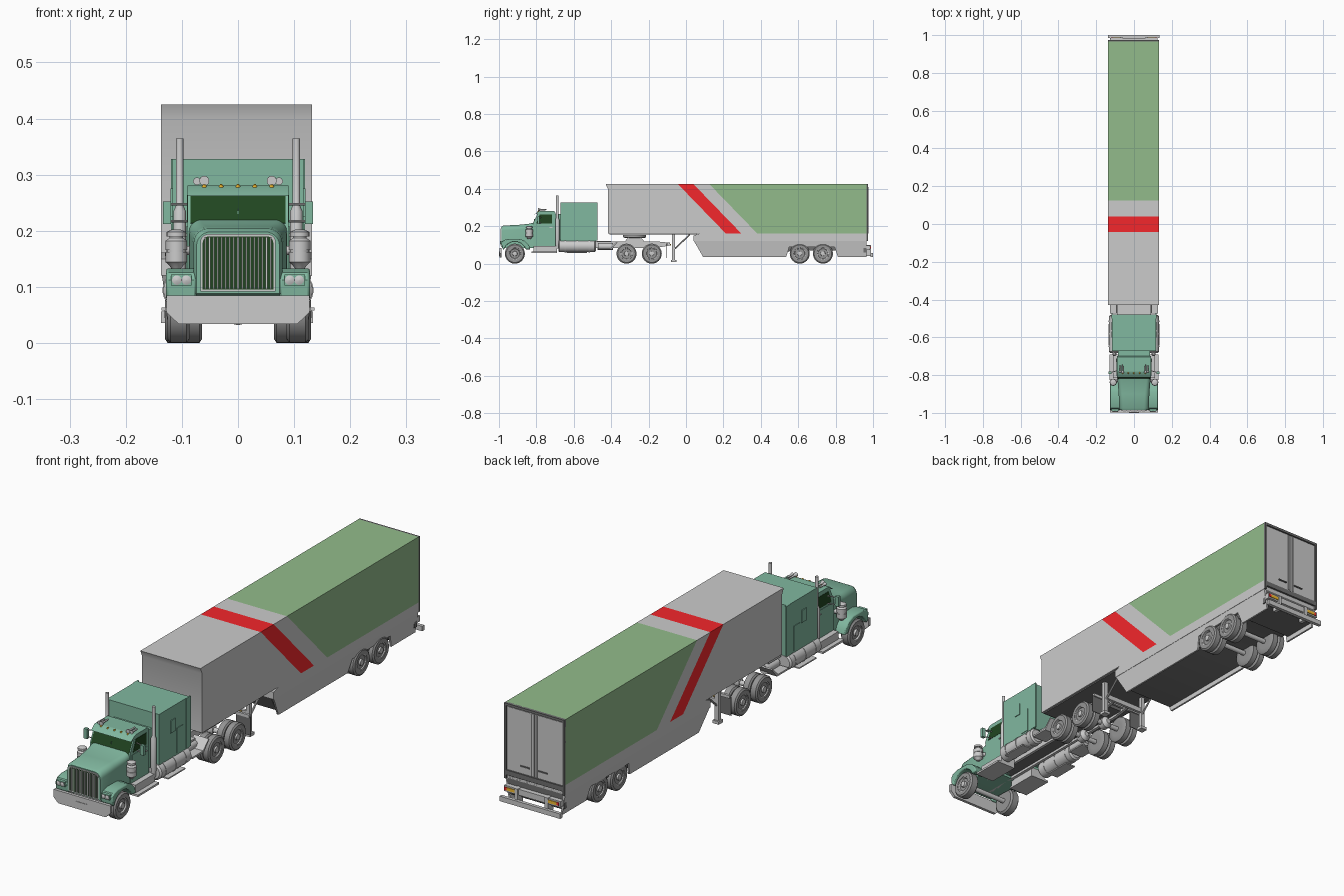
import bpy, bmesh, math
from mathutils import Vector

def mat(name, r, g, b):
    m = bpy.data.materials.new(name)
    m.diffuse_color = (r, g, b, 1)
    return m

TEAL = mat("cab_green", .22, .48, .35)
GREEN = mat("trailer_green", .29, .5, .26)
RED = mat("stripe_red", .9, .02, .025)
GLASS = mat("dark_glass", .015, .06, .015)
AMBER = mat("amber", .9, .5, .03)
TYRE = mat("tyre_grey", .3, .3, .3)
DARK = mat("dark_grey", .16, .16, .16)

def finish(name, bm, m=None):
    bmesh.ops.recalc_face_normals(bm, faces=bm.faces)
    me = bpy.data.meshes.new(name)
    bm.to_mesh(me)
    bm.free()
    o = bpy.data.objects.new(name, me)
    bpy.context.collection.objects.link(o)
    if m:
        me.materials.append(m)
    return o

def loft(name, rings, m=None):
    bm = bmesh.new()
    vs = [[bm.verts.new(p) for p in r] for r in rings]
    n = len(vs[0])
    for a, b in zip(vs, vs[1:]):
        for i in range(n):
            bm.faces.new((a[i], a[(i + 1) % n], b[(i + 1) % n], b[i]))
    bm.faces.new(vs[0])
    bm.faces.new(vs[-1])
    return finish(name, bm, m)

def prism(name, pts, x0, x1, m=None):
    """extrude a (y, z) side profile along x"""
    return loft(name, [[(x, y, z) for y, z in pts] for x in (x0, x1)], m)

def box(name, x, y, z, m=None):
    return prism(name, [(y[0], z[0]), (y[1], z[0]), (y[1], z[1]), (y[0], z[1])], x[0], x[1], m)

def lathe(name, loc, axis, prof, m=None, n=24):
    """revolve (distance along axis, radius) points"""
    d = Vector(axis).normalized()
    u = d.orthogonal().normalized()
    v = d.cross(u)
    rings = []
    for a, r in prof:
        r = max(r, .0004)
        rings.append([Vector(loc) + d * a + (u * math.cos(t) + v * math.sin(t)) * r
                      for t in (2 * math.pi * i / n for i in range(n))])
    return loft(name, rings, m)

def rod(name, p, q, r, m=None, n=16):
    d = Vector(q) - Vector(p)
    return lathe(name, p, d, [(0, r), (d.length, r)], m, n)

def span(s, a, b):
    return sorted((s * a, s * b))

def wheel(name, s, x, y, w, dish):
    R, h = .0535, w / 2
    lathe(name + "_tyre", (s * x, y, R), (s, 0, 0),
          [(-h, .03), (-h, .046), (-h * .7, R), (h * .7, R), (h, .047), (h * .98, .032), (h * .6, .031)], TYRE, 32)
    lathe(name + "_rim", (s * x, y, R), (s, 0, 0),
          [(-h * .8, .031), (h * .9, .032), (h * .85, .028), (h - dish, .024), (h - dish, .014),
           (h, .012), (h + .001, .006), (h + .001, 0)], None, 24)

# trailer body: slanted colour blocks sharing one side profile
T, B, K = .425, .16, .97
def at(y0, z):
    return (y0 + (T - z) * K, z)
X0, X1 = -.137, .132
prism("trailer_front", [(-.418, B), (-.418, .40), (-.429, T), (-.043, T), at(-.043, B)], X0, X1)
prism("trailer_red_stripe", [at(-.043, B), (-.043, T), (.04, T), at(.04, B)], X0, X1, RED)
prism("trailer_grey_stripe", [at(.04, B), (.04, T), (.125, T), at(.125, B)], X0, X1)
prism("trailer_rear", [at(.125, B), (.125, T), (.966, T), (.966, B)], X0, X1, GREEN)
prism("trailer_lower_band", [(.07, B), (.04, .15), (.04, .12), (.966, .12), (.966, B)], X0, X1)
box("trailer_underside", (-.13, .125), (-.41, .06), (.155, .16), DARK)
prism("trailer_belly", [(.05, .125), (.085, .055), (.53, .055), (.56, .07), (.80, .07), (.82, .055), (.96, .055), (.96, .125)],
      -.115, .11, DARK)

# side skirts, leaning inwards, with wheel cutout
for s in (-1, 1):
    sk = prism("trailer_skirt", [(.042, .122), (.092, .035), (.535, .035), (.552, .088), (.795, .088), (.812, .035),
                                 (.966, .035), (.966, .122)], *span(s, .126, .1335))
    for v in sk.data.vertices:
        v.co.x -= s * .16 * (.122 - v.co.z) + .0025

# trailer rear: frame, doors, lights, bumper
for n, x, z in (("left", (X0, X0 + .008), (.12, T)), ("right", (X1 - .008, X1), (.12, T)),
                ("top", (X0, X1), (T - .01, T)), ("bottom", (X0, X1), (.135, .155))):
    box("rear_frame_" + n, x, (.962, .974), z, DARK)
for s in (-1, 1):
    c = -.0025
    x = span(s, .002, .124)
    box("rear_door", (x[0] + c, x[1] + c), (.962, .971), (.157, .412))
    rod("door_lock_bar", (s * .012 + c, .973, .16), (s * .012 + c, .973, .41), .002, None, 8)
    x = span(s, .02, .06)
    box("door_handle", x, (.97, .975), (.185, .19), DARK)
    box("bumper_bracket", span(s, .06, .075), (.955, .99), (.04, .10))
    box("tail_light", span(s, .075, .112), (.984, .988), (.08, .092), AMBER)
    box("tail_light_red", span(s, .112, .122), (.984, .988), (.08, .092), RED)
box("rear_panel", (-.13, .125), (.95, .966), (.06, .135), DARK)
box("rear_light_bar", (-.128, .124), (.964, .985), (.074, .098))
box("rear_bumper", (-.137, .134), (.986, 1.0), (.036, .056))

# landing gear
for s in (-1, 1):
    box("landing_leg", span(s, .088, .104), (-.074, -.058), (.02, .16))
    box("landing_foot", span(s, .082, .11), (-.08, -.052), (.008, .02))
    rod("landing_brace", (s * .094, -.06, .08), (s * .094, .02, .155), .004, None, 8)
box("landing_crossbar", (-.09, .09), (-.072, -.060), (.085, .105))

# wheels and axles
for s in (-1, 1):
    wheel("front_wheel", s, .106, -.915, .04, .01)
    for y in (-.318, -.183, .608, .732):
        wheel("inner_dual", s, .08, y, .032, .006)
        wheel("outer_dual", s, .114, y, .032, .014)
for y in (-.915, -.318, -.183, .608, .732):
    rod("axle", (-.1, y, .0535), (.1, y, .0535), .01)
for y in (-.318, -.183):
    lathe("differential", (0, y - .025, .056), (0, 1, 0), [(0, .01), (.012, .024), (.038, .024), (.05, .01)])

# tractor chassis, fifth wheel, rear lights
for s in (-1, 1):
    prism("frame_rail", [(-.95, .085), (-.16, .085), (-.085, .097), (-.085, .112), (-.15, .118), (-.95, .118)], *span(s, .03, .042))
    box("mud_flap", span(s, .066, .13), (-.106, -.103), (.03, .105), DARK)
    box("tractor_tail_light", span(s, .05, .075), (-.086, -.08), (.096, .106), AMBER)
    prism("quarter_fender", [(-.475, .075), (-.40, .075), (-.365, .115), (-.37, .118), (-.405, .082), (-.475, .082)], *span(s, .062, .128))
box("flap_bar", (-.125, .125), (-.108, -.098), (.1, .112))
box("deck_plate", (-.09, .09), (-.478, -.40), (.115, .122))
box("chassis_cross_plate", (-.03, .03), (-.85, -.12), (.095, .11), DARK)
lathe("fifth_wheel", (0, -.275, .136), (0, 0, 1), [(0, .05), (.006, .062), (.018, .062)])
prism("fifth_wheel_mount", [(-.33, .115), (-.22, .115), (-.24, .14), (-.31, .14)], -.045, .045)

# hood: rounded-top sections lofted front to back
def arch(w, zb, zt, r, y, n=6):
    pts = [(w, y, zb)]
    for sx, a0 in ((1, 0), (-1, 90)):
        for i in range(n + 1):
            a = math.radians(a0 + 90 * i / n)
            pts.append((sx * (w - r) + r * math.cos(a), y, zt - r + r * math.sin(a)))
    return pts + [(-w, y, zb)]
loft("hood", [arch(.074, .088, .198, .025, -.986), arch(.079, .085, .204, .026, -.975), arch(.081, .085, .207, .025, -.90),
              arch(.086, .085, .213, .022, -.84), arch(.088, .085, .224, .02, -.80)], TEAL)
loft("grille_frame", [arch(.067, .092, .194, .014, y) for y in (-.989, -.98)])
loft("grille_back", [arch(.063, .095, .190, .012, y) for y in (-.990, -.982)], GLASS)
for i in range(17):
    x = -.058 + i * .00725
    box("grille_bar", (x - .0014, x + .0014), (-.993, -.986), (.096, .189))

# bumper with cut lower corners
bp = [(-.127, .085), (-.127, .054), (-.106, .034), (.106, .034), (.127, .054), (.127, .085)]
loft("front_bumper", [[(x, y, z) for x, z in bp] for y in (-.998, -.986)])
box("number_plate", (-.026, .026), (-1.0, -.995), (.042, .064))

# fenders, headlights
arc = [(-.915 + .061 * math.cos(math.radians(a)), .056 + .061 * math.sin(math.radians(a))) for a in range(20, 166, 12)]
fp = [(-.984, .085), (-.986, .112), (-.975, .126), (-.95, .133), (-.89, .133), (-.862, .122), (-.84, .10), (-.832, .076)] + arc
for s in (-1, 1):
    f = prism("front_fender", fp, *span(s, .074, .128), TEAL)
    b = f.modifiers.new("soft", "BEVEL")
    b.width, b.segments, b.limit_method, b.angle_limit = .004, 2, "ANGLE", math.radians(60)
    box("headlight_pod", span(s, .083, .119), (-.991, -.97), (.102, .122), TEAL)
    for x in (.092, .109):
        lathe("headlight", (s * x, -.988, .112), (0, -1, 0), [(0, .0085), (.005, .0085), (.006, .006), (.0075, 0)])

# cab
prism("cab", [(-.815, .095), (-.818, .215), (-.792, .27), (-.78, .281), (-.705, .281), (-.698, .272), (-.698, .095)],
      -.09, .09, TEAL)
prism("windshield", [(-.8195, .214), (-.7945, .266), (-.79, .264), (-.815, .212)], -.085, .085, GLASS)
prism("sun_visor", [(-.812, .262), (-.79, .279), (-.78, .281), (-.79, .27)], -.09, .09, TEAL)
box("windshield_divider", (-.001, .001), (-.812, -.807), (.214, .24), TEAL)
box("cab_sleeper_joint", (-.085, .085), (-.70, -.67), (.11, .265), TEAL)
for i in range(5):
    x = -.06 + i * .03
    lathe("roof_light", (x, -.788, .276), (0, -.4, 1), [(-.006, .005), (.003, .0045), (.007, .002)], AMBER, 10)
for s in (-1, 1):
    prism("side_window", [(-.80, .216), (-.782, .264), (-.716, .264), (-.716, .216)], *span(s, .089, .0912), GLASS)
    box("door_panel", span(s, .089, .0915), (-.805, -.71), (.108, .208), TEAL)
    box("door_grip", span(s, .09, .095), (-.73, -.715), (.19, .195))
    lathe("air_horn", (s * .06, -.745, .289), (0, -1, 0), [(0, .003), (.03, .004), (.045, .009)], None, 12)
    lathe("air_horn_small", (s * .073, -.75, .288), (0, -1, 0), [(0, .003), (.025, .004), (.035, .007)], None, 12)
    rod("wiper", (s * .02, -.819, .216), (s * .07, -.815, .219), .001, DARK, 6)

# sleeper
box("sleeper", (-.117, .117), (-.672, -.48), (.122, .328), TEAL)
for s in (-1, 1):
    box("sleeper_side_extender", span(s, .113, .119), (-.50, -.472), (.125, .328), TEAL)
    box("sleeper_hatch", span(s, .116, .119), (-.56, -.52), (.13, .23), TEAL)
    box("sleeper_window", span(s, .116, .120), (-.60, -.57), (.225, .275), TEAL)

# stacks, air cleaners, mirrors, tanks, steps
for s in (-1, 1):
    lathe("exhaust_stack", (s * .104, -.688, .08), (0, 0, 1),
          [(0, .008), (.04, .011), (.155, .011), (.165, .0065), (.284, .0065)])
    lathe("air_cleaner", (s * .110, -.838, .132), (0, 0, 1),
          [(0, .008), (.008, .014), (.012, .019), (.03, .019), (.03, .017), (.034, .017), (.034, .019), (.05, .019),
           (.055, .012), (.058, .012), (.058, .017), (.066, .017), (.07, .008)])
    rod("air_cleaner_pipe", (s * .08, -.825, .165), (s * .11, -.838, .165), .008)
    box("mirror", span(s, .119, .134), (-.795, -.782), (.212, .252), TEAL)
    for z in (.217, .247):
        rod("mirror_arm", (s * .085, -.775, z), (s * .124, -.787, z), .002, None, 8)
    lathe("fuel_tank", (s * .1, -.682, .094), (0, 1, 0),
          [(0, .026), (.006, .033), (.194, .033), (.2, .026)], None, 28)
    for y in (-.65, -.585, -.52):
        rod("tank_strap", (s * .1, y, .094), (s * .1, y + .008, .094), .0345, None, 28)
    box("tank_step", span(s, .09, .136), (-.64, -.53), (.058, .063))
    box("cab_step_lower", span(s, .045, .13), (-.825, -.69), (.056, .064))
    box("cab_step_box", span(s, .045, .112), (-.815, -.69), (.064, .095))
    rod("air_tank", (s * .075, -.47, .092), (s * .075, -.39, .092), .018)

# smooth shading with sharp edges kept
bpy.ops.object.select_all(action="SELECT")
bpy.context.view_layer.objects.active = bpy.context.selected_objects[0]
bpy.ops.object.shade_smooth_by_angle(angle=math.radians(35))
